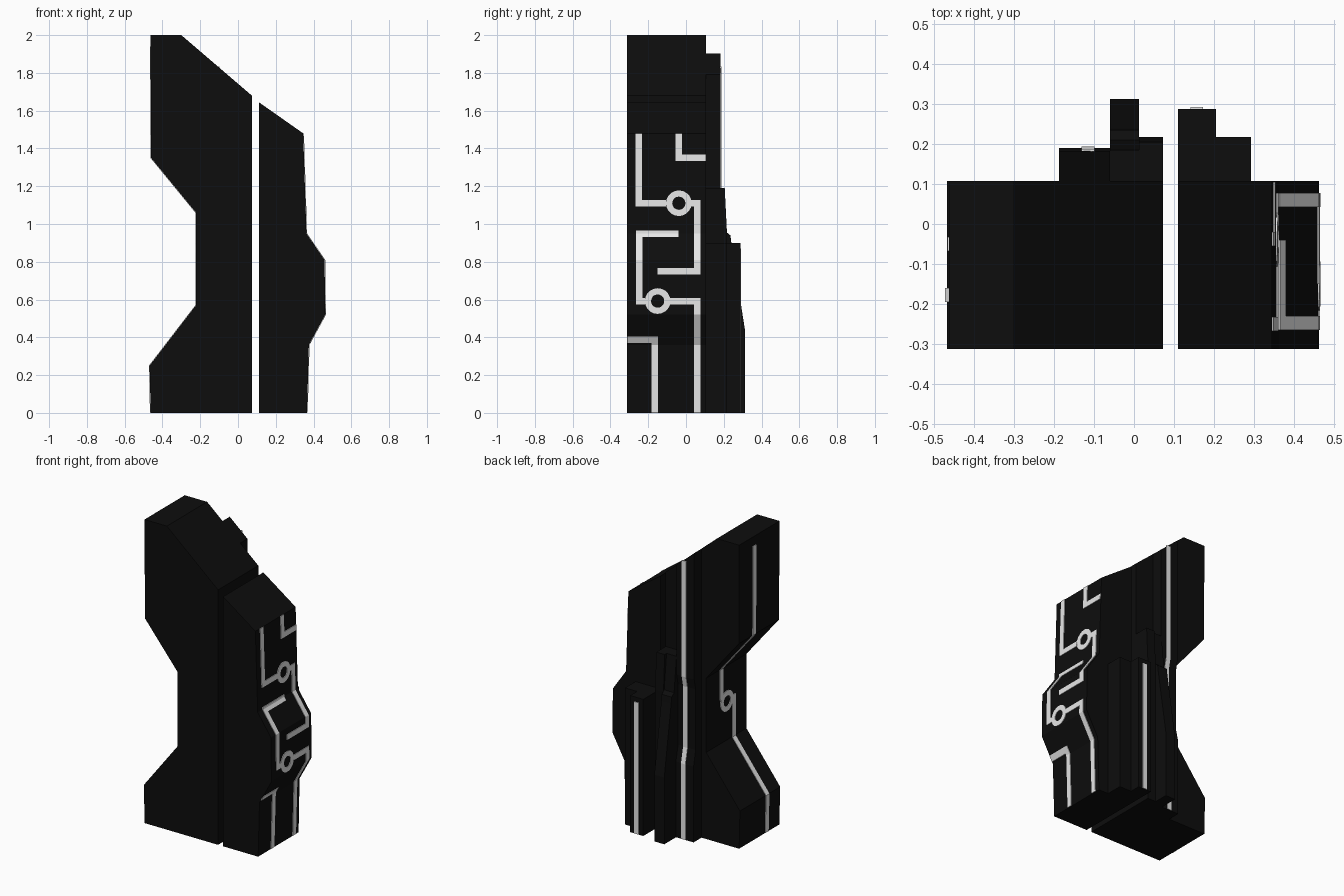
import bpy, bmesh, math
from mathutils import Vector

if "Cube" in bpy.data.objects:
    bpy.data.objects.remove(bpy.data.objects["Cube"])


def material(name, v):
    m = bpy.data.materials.new(name)
    m.diffuse_color = (v, v, v, 1)
    m.use_nodes = True
    m.node_tree.nodes["Principled BSDF"].inputs["Base Color"].default_value = m.diffuse_color
    return m


BLACK = material("matte black", 0.004)
LIGHT = material("light grey", 0.8)


def finish(bm, name, mat):
    bmesh.ops.recalc_face_normals(bm, faces=bm.faces)
    me = bpy.data.meshes.new(name)
    bm.to_mesh(me)
    bm.free()
    me.materials.append(mat)
    ob = bpy.data.objects.new(name, me)
    bpy.context.collection.objects.link(ob)


def roof(x):
    """Height of the sloping top edge of the left slab."""
    return 2.0 if x < -0.30 else 2.0 - (x + 0.30) * 0.32 / 0.37


def prism(name, pts, axis, a, b, follow_roof=False):
    """Extrude a profile of (u, z) points along x or y from a to b."""
    bm = bmesh.new()
    place = (lambda u, z, d: (d, u, z)) if axis == "x" else (lambda u, z, d: (u, d, z))
    f = bm.faces.new([bm.verts.new(place(u, z, a)) for u, z in pts])
    r = bmesh.ops.extrude_face_region(bm, geom=[f], use_keep_orig=True)
    move = Vector((b - a, 0, 0)) if axis == "x" else Vector((0, b - a, 0))
    bmesh.ops.translate(bm, vec=move,
                        verts=[e for e in r["geom"] if isinstance(e, bmesh.types.BMVert)])
    if follow_roof:
        for v in bm.verts:
            if v.co.z > 1.5:
                v.co.z = roof(v.co.x)
    finish(bm, name, BLACK)


def lookup(profile, z):
    """Interpolate the surface offset at height z; profile goes bottom to top."""
    for (d0, z0), (d1, z1) in zip(profile, profile[1:]):
        if z <= z1:
            return d0 + (d1 - d0) * max(0, z - z0) / (z1 - z0)
    return profile[-1][0]


def track(name, axis, profile, sign, paths, rings=(), w=0.035):
    """Thin raised lines and rings that hug a bent surface."""
    bm = bmesh.new()
    h = w / 2

    def quad(pts):
        bm.faces.new([bm.verts.new((0, u, z)) for u, z in pts])

    for path in paths:
        for i, (p, q) in enumerate(zip(path, path[1:])):
            p, q = Vector(p), Vector(q)
            t = (q - p).normalized()
            n = Vector((-t.y, t.x)) * h
            if i > 0:
                p = p + t * h
            if i < len(path) - 2:
                q = q + t * h
            quad([p + n, p - n, q - n, q + n])
    for cu, cz in rings:
        n = 20
        for i in range(n):
            c = [2 * math.pi * k / n for k in (i, i + 1)]
            quad([(cu + r * math.cos(a), cz + r * math.sin(a))
                  for r, a in ((0.035, c[0]), (0.068, c[0]), (0.068, c[1]), (0.035, c[1]))])
    bmesh.ops.remove_doubles(bm, verts=bm.verts, dist=1e-5)
    for _, z in profile[1:-1]:
        bmesh.ops.bisect_plane(bm, geom=bm.verts[:] + bm.edges[:] + bm.faces[:],
                               plane_co=(0, 0, z), plane_no=(0, 0, 1))
    r = bmesh.ops.extrude_face_region(bm, geom=bm.faces[:], use_keep_orig=True)
    for e in r["geom"]:
        if isinstance(e, bmesh.types.BMVert):
            e.co.x = 1
    for v in bm.verts:
        d, u, z = v.co
        s = lookup(profile, z) + sign * (0.006 * d - 0.002)
        v.co = (s, u, z) if axis == "x" else (u, s, z)
    finish(bm, name, LIGHT)


# Side contours, bottom to top, as (x, z)
left_side = [(-0.462, 0), (-0.468, 0.25), (-0.222, 0.57), (-0.222, 1.06),
             (-0.46, 1.35), (-0.463, 2.0)]
right_side = [(0.365, 0), (0.375, 0.36), (0.462, 0.52), (0.458, 0.81),
              (0.362, 0.95), (0.345, 1.48)]

# Main slabs separated by an open slot
prism("left_slab", left_side + [(-0.30, 2.0), (0.073, 1.68), (0.073, 0)], "y", -0.312, 0.107)
prism("right_slab", right_side + [(0.11, 1.645), (0.11, 0)], "y", -0.312, 0.107)

# Stepped ribs on the back
mid = [(0.19, 0), (0.19, 0.50), (0.168, 0.60), (0.168, 1.0), (0.183, 1.07), (0.183, 2.0)]
prism("left_back_rib", [(0.107, 0)] + mid + [(0.107, 2.0)], "x", -0.188, -0.06, True)
prism("spine_rib", [(0.107, 0), (0.312, 0), (0.312, 0.44), (0.24, 0.90), (0.235, 0.94),
                    (0.21, 0.96), (0.185, 1.19), (0.107, 1.19)], "x", -0.06, 0.012)
prism("slot_edge_rib", [(0.107, 0), (0.217, 0), (0.217, 0.95), (0.205, 1.19), (0.107, 1.19)],
      "x", 0.012, 0.073)
prism("right_back_block", [(0.107, 0), (0.288, 0), (0.288, 0.90), (0.107, 0.90)],
      "x", 0.11, 0.205)
prism("right_back_step", [(0.107, 0), (0.217, 0), (0.217, 0.90), (0.107, 0.90)],
      "x", 0.205, 0.293)

# Circuit lines on the right side
track("right_circuit", "x", right_side, 1, [
    [(-0.25, 1.48), (-0.25, 1.11), (-0.106, 1.11)],
    [(0.026, 1.11), (0.06, 1.11), (0.06, 0.75), (-0.15, 0.75)],
    [(-0.038, 1.48), (-0.038, 1.35), (0.105, 1.35)],
    [(-0.04, 0.948), (-0.247, 0.948), (-0.247, 0.592), (-0.216, 0.592)],
    [(-0.084, 0.592), (0.06, 0.592), (0.06, 0.002)],
    [(-0.31, 0.388), (-0.165, 0.388), (-0.165, 0.002)],
], [(-0.038, 1.11), (-0.15, 0.592)])

# Circuit line on the left side
track("left_circuit", "x", left_side, -1, [
    [(-0.05, 1.94), (-0.05, 0.86)],
    [(-0.16, 0.83), (-0.178, 0.83), (-0.178, 0.002)],
], [(-0.105, 0.83)])

# Straight light strips on the back ribs
track("left_back_strip", "y", mid, 1, [[(-0.115, 1.835), (-0.115, 0.002)]], w=0.032)
track("right_back_strip", "y", [(0.288, 0), (0.288, 0.9)], 1,
      [[(0.157, 0.87), (0.157, 0.002)]], w=0.032)
